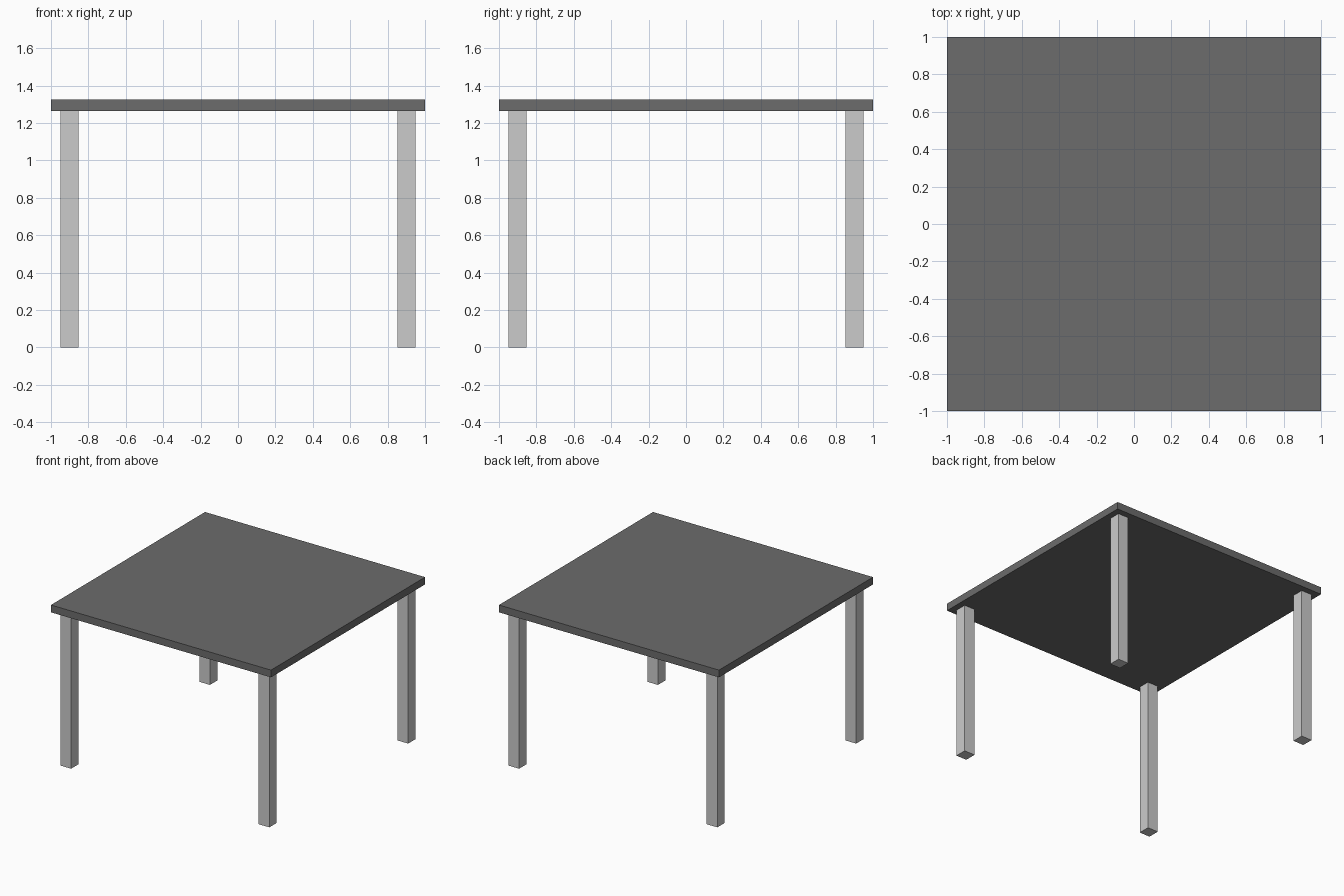
import bpy

if "Cube" in bpy.data.objects:
    bpy.data.objects.remove(bpy.data.objects["Cube"])

HEIGHT = 1.325     # overall height
TOP = 0.06         # tabletop thickness
LEG = 0.096        # leg width
INSET = 0.901      # leg centre distance from the middle


def box(name, centre, size, material=None):
    bpy.ops.mesh.primitive_cube_add(size=1, location=centre)
    obj = bpy.context.object
    obj.name = name
    obj.scale = size
    bpy.ops.object.transform_apply(location=False, rotation=False, scale=True)
    if material:
        obj.data.materials.append(material)
    return obj


dark = bpy.data.materials.new("dark_grey")
dark.diffuse_color = (0.15, 0.15, 0.15, 1)
dark.use_nodes = True
dark.node_tree.nodes["Principled BSDF"].inputs["Base Color"].default_value = dark.diffuse_color

# Square tabletop
box("tabletop", (0, 0, HEIGHT - TOP / 2), (2, 2, TOP), dark)

# Four square legs under the corners
leg_height = HEIGHT - TOP
for depth, sy in (("front", -1), ("back", 1)):
    for side, sx in (("left", -1), ("right", 1)):
        box(f"{depth}_{side}_leg", (sx * INSET, sy * INSET, leg_height / 2),
            (LEG, LEG, leg_height))
